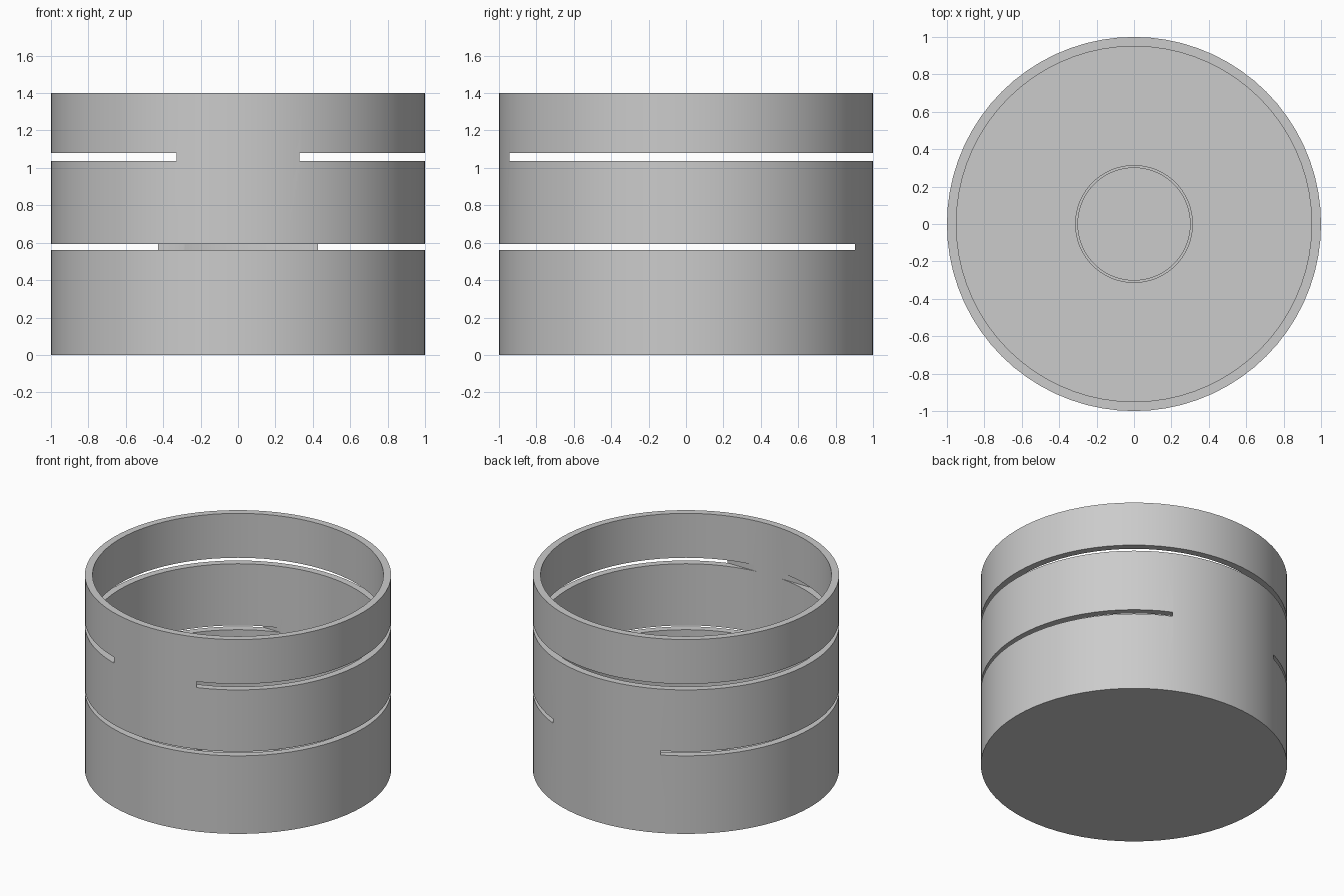
import bpy
import bmesh
import math
from mathutils import Matrix

SEGMENTS = 72
HEIGHT = 1.4

cube = bpy.data.objects.get("Cube")
if cube:
    bpy.data.objects.remove(cube, do_unlink=True)

grey = bpy.data.materials.new("plain_grey")
grey.use_nodes = True
colour = (0.6, 0.6, 0.6, 1.0)
grey.diffuse_color = colour
grey.node_tree.nodes["Principled BSDF"].inputs["Base Color"].default_value = colour


def make_object(name, bm):
    bmesh.ops.remove_doubles(bm, verts=bm.verts, dist=1e-5)
    bmesh.ops.recalc_face_normals(bm, faces=bm.faces)
    mesh = bpy.data.meshes.new(name)
    bm.to_mesh(mesh)
    bm.free()
    mesh.materials.append(grey)
    obj = bpy.data.objects.new(name, mesh)
    bpy.context.collection.objects.link(obj)
    return obj


def lathe(name, profile):
    """Spin an (r, z) profile around the z axis."""
    bm = bmesh.new()
    verts = [bm.verts.new((r, 0, z)) for r, z in profile]
    edges = [bm.edges.new(pair) for pair in zip(verts, verts[1:])]
    bmesh.ops.spin(bm, geom=verts + edges, cent=(0, 0, 0), axis=(0, 0, 1),
                   angle=math.tau, steps=SEGMENTS, use_merge=True)
    return make_object(name, bm)


def slot_cutter(name, y_min, y_max, z_min, z_max):
    bm = bmesh.new()
    centre = (0, (y_min + y_max) / 2, (z_min + z_max) / 2)
    size = (3, y_max - y_min, z_max - z_min)
    bmesh.ops.create_cube(bm, size=1, matrix=Matrix.LocRotScale(centre, None, size))
    obj = make_object(name, bm)
    obj.hide_render = True
    return obj


# Open cup with a thin floor and a low ring standing on it
cup = lathe("cup_body", [
    (0, 0), (1, 0), (1, HEIGHT), (0.95, HEIGHT), (0.95, 0.05),
    (0.315, 0.05), (0.315, 0.08), (0.30, 0.08), (0.30, 0.05), (0, 0.05),
])

# Straight slots: the upper leaves a bridge in front, the lower one behind
cutters = [
    slot_cutter("upper_slot_cutter", -0.944, 1.5, 1.037, 1.08),
    slot_cutter("lower_slot_cutter", -1.5, 0.903, 0.562, 0.593),
]
bpy.context.view_layer.objects.active = cup
cup.select_set(True)
for cutter in cutters:
    cutter.select_set(False)
    cut = cup.modifiers.new(cutter.name, "BOOLEAN")
    cut.operation = "DIFFERENCE"
    cut.solver = "EXACT"
    cut.object = cutter
    bpy.ops.object.modifier_apply(modifier=cut.name)
    bpy.data.objects.remove(cutter, do_unlink=True)

bpy.ops.object.shade_smooth_by_angle(angle=math.radians(30))
